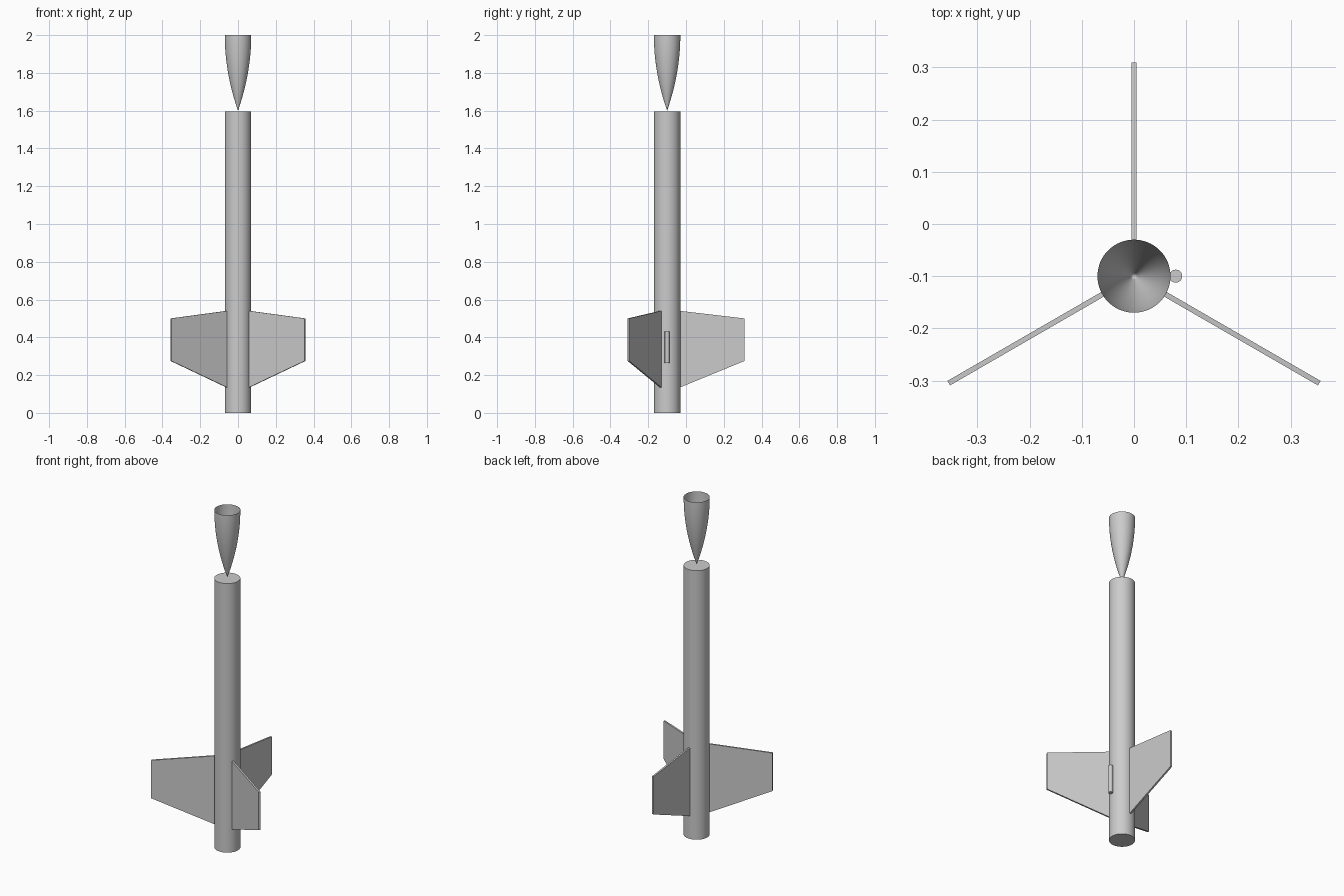
import bpy, bmesh, math
from mathutils import Matrix, Vector

cube = bpy.data.objects.get("Cube")
if cube:
    bpy.data.objects.remove(cube, do_unlink=True)

AXIS = Vector((0, -0.1, 0))
RADIUS = 0.07
BODY_TOP = 1.595

grey = bpy.data.materials.new("light_grey")
grey.use_nodes = True
grey.diffuse_color = (0.6, 0.6, 0.6, 1)
grey.node_tree.nodes["Principled BSDF"].inputs["Base Color"].default_value = grey.diffuse_color


def make_object(name, bm, smooth=False):
    bmesh.ops.recalc_face_normals(bm, faces=bm.faces)
    mesh = bpy.data.meshes.new(name)
    bm.to_mesh(mesh)
    bm.free()
    mesh.materials.append(grey)
    obj = bpy.data.objects.new(name, mesh)
    bpy.context.collection.objects.link(obj)
    if smooth:
        bpy.ops.object.select_all(action='DESELECT')
        obj.select_set(True)
        bpy.context.view_layer.objects.active = obj
        bpy.ops.object.shade_smooth_by_angle(angle=math.radians(35))
    return obj


def rod(name, centre, radius, bottom, top, sides):
    bm = bmesh.new()
    bmesh.ops.create_cone(bm, cap_ends=True, segments=sides, radius1=radius, radius2=radius,
                          depth=top - bottom,
                          matrix=Matrix.Translation(centre + Vector((0, 0, (bottom + top) / 2))))
    return make_object(name, bm, smooth=True)


# Body tube and launch lug
rod("body_tube", AXIS, RADIUS, 0, BODY_TOP, 64)
rod("launch_lug", AXIS + Vector((0.08, 0, 0)), 0.0125, 0.265, 0.432, 24)

# Nose cone: a thin open ogive shell, point down
tip, rim, rings = 1.6, 2.0, 20
bm = bmesh.new()
profile = []
for i in range(rings + 1):
    t = i / rings
    profile.append(bm.verts.new((RADIUS * t * (2 - t), AXIS.y, tip + (rim - tip) * t)))
edges = [bm.edges.new(pair) for pair in zip(profile, profile[1:])]
bmesh.ops.spin(bm, geom=profile + edges, cent=AXIS, axis=(0, 0, 1),
               angle=math.tau, steps=64, use_duplicate=False)
bmesh.ops.remove_doubles(bm, verts=bm.verts, dist=0.0001)
make_object("nose_cone", bm, smooth=True)

# Three swept fins around the tube, as (distance from axis, height)
outline = [(RADIUS - 0.001, 0.135), (0.41, 0.275), (0.41, 0.5), (RADIUS - 0.001, 0.54)]
thickness = 0.01
for name, degrees in (("back_fin", 90), ("right_fin", 210), ("left_fin", 330)):
    bm = bmesh.new()
    face = bm.faces.new([bm.verts.new((r, -thickness / 2, z)) for r, z in outline])
    extruded = bmesh.ops.extrude_face_region(bm, geom=[face])["geom"]
    bmesh.ops.translate(bm, vec=(0, thickness, 0),
                        verts=[g for g in extruded if isinstance(g, bmesh.types.BMVert)])
    bm.transform(Matrix.Translation(AXIS) @ Matrix.Rotation(math.radians(degrees), 4, 'Z'))
    make_object(name, bm)
